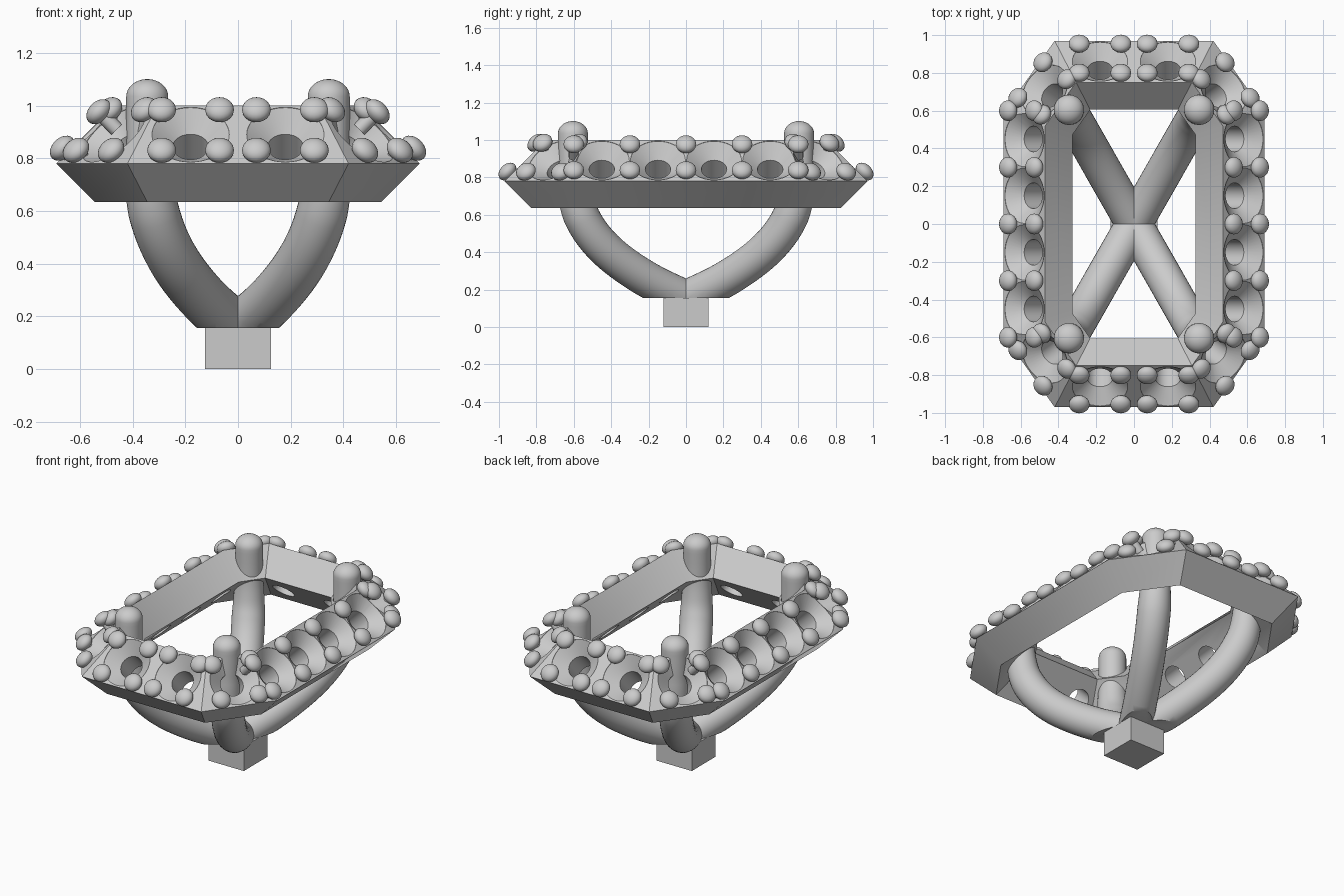
import bpy, bmesh, math
from mathutils import Vector, Matrix

if "Cube" in bpy.data.objects:
    bpy.data.objects.remove(bpy.data.objects["Cube"])

ROOT = bpy.context.scene.collection


def make(name, bm, smooth=True, col=ROOT):
    bmesh.ops.recalc_face_normals(bm, faces=bm.faces[:])
    me = bpy.data.meshes.new(name)
    bm.to_mesh(me)
    bm.free()
    ob = bpy.data.objects.new(name, me)
    col.objects.link(ob)
    if smooth:
        shade(ob)
    return ob


def shade(ob):
    bpy.ops.object.select_all(action='DESELECT')
    ob.select_set(True)
    bpy.context.view_layer.objects.active = ob
    bpy.ops.object.shade_smooth_by_angle(angle=math.radians(35))


def loft(bm, rings, closed=False):
    """Skin a list of equal-length vertex rings; cap the ends unless closed."""
    vs = [[bm.verts.new(p) for p in r] for r in rings]
    n = len(vs[0])
    for i in range(len(vs) if closed else len(vs) - 1):
        a, b = vs[i], vs[(i + 1) % len(vs)]
        for j in range(n):
            k = (j + 1) % n
            bm.faces.new((a[j], a[k], b[k], b[j]))
    if not closed:
        bm.faces.new(vs[0])
        bm.faces.new(vs[-1])


def revolve(bm, profile, mat, seg=32):
    loft(bm, [[mat @ Vector((r * math.cos(2 * math.pi * i / seg),
                             r * math.sin(2 * math.pi * i / seg), z))
               for i in range(seg)] for r, z in profile])


# base block
bm = bmesh.new()
bmesh.ops.create_cube(bm, size=1, matrix=Matrix.Translation((0, 0, .0775))
                      @ Matrix.Diagonal((.25, .24, .155, 1)))
make("base_block", bm, False)

# halo frame: tilted rectangular section swept around a long octagon
SECTION = [(0, .78), (.145, .635), (.365, .855), (.22, 1.0)]   # inset, height


def octagon(d):
    a = (.42 - .516 * d, .97 - d)
    b = (.69 - d, .59 - .319 * d)
    return [a, b, (b[0], -b[1]), (a[0], -a[1]),
            (-a[0], -a[1]), (-b[0], -b[1]), (-b[0], b[1]), (-a[0], a[1])]


bm = bmesh.new()
loft(bm, [[(*octagon(d)[i], z) for d, z in SECTION] for i in range(8)], True)
frame = make("halo_frame", bm, False)

# local frames on the sloped face: x along edge, y up the slope, z outward
seats, beads = [], []


def face_matrix(pos, out):
    o = Vector((out[0], out[1], 0)).normalized()
    up = Vector((0, 0, 1))
    z = (o + up).normalized()
    y = (up - o).normalized()
    m = Matrix((y.cross(z), y, z)).transposed().to_4x4()
    m.translation = pos
    return m


def add_beads(m, xs, half):
    for x in xs:
        for s in (-1, 1):
            beads.append(m @ Matrix.Translation((x, s * half, 0)))


for s in (-1, 1):
    for x in (-.18, .18):
        m = face_matrix((x, s * .86, .89), (0, s))
        seats.append(m)
        add_beads(m, (-.11, .11), .109)
    for y in (-.45, -.15, .15, .45):
        seats.append(face_matrix((s * .58, y, .89), (s, 0)))
    add_beads(face_matrix((s * .58, 0, .89), (s, 0)), (-.6, -.3, 0, .3, .6), .098)
    for t in (-1, 1):
        m = face_matrix((s * .4715, t * .7075, .89), (s * .815, t * .579))
        seats.append(m)
        add_beads(m, (-.115, .115), .109)

# stone seats: conical bowl plus through hole, cut from the frame
cutters = bpy.data.collections.new("seat_cutters")
ROOT.children.link(cutters)
for m in seats:
    bm = bmesh.new()
    revolve(bm, [(.147, .04), (.147, -.002), (.068, -.066), (.068, -.3)], m, 40)
    make("seat_cutter", bm, False, cutters).hide_render = True
mod = frame.modifiers.new("seats", 'BOOLEAN')
mod.operation = 'DIFFERENCE'
mod.solver = 'EXACT'
mod.operand_type = 'COLLECTION'
mod.collection = cutters
bpy.context.view_layer.objects.active = frame
bpy.ops.object.modifier_apply(modifier=mod.name)
for ob in list(cutters.objects):
    bpy.data.objects.remove(ob)
bpy.data.collections.remove(cutters)
shade(frame)

# small holding beads: flattened balls on short stems
bm = bmesh.new()
for m in beads:
    bmesh.ops.create_uvsphere(bm, u_segments=20, v_segments=12, radius=1,
                              matrix=m @ Matrix.Translation((0, 0, .025))
                              @ Matrix.Diagonal((.055, .055, .039, 1)))
    revolve(bm, [(.028, -.07), (.028, .025)], m, 12)
make("holding_beads", bm)

# four curved prongs: (distance from axis, height) path
PATH = [(-.03, .14), (0, .153), (.2, .235), (.37, .327), (.5, .42), (.6, .525),
        (.665, .64), (.69, .76), (.696, .9), (.696, 1.035)]


def spline(pts, steps=6):
    p = [Vector(q) for q in pts]
    p = [2 * p[0] - p[1]] + p + [2 * p[-1] - p[-2]]
    out = []
    for a, b, c, d in zip(p, p[1:], p[2:], p[3:]):
        for i in range(steps):
            t = i / steps
            out.append(.5 * (2 * b + (c - a) * t + (2 * a - 5 * b + 4 * c - d) * t * t
                             + (3 * b - a - 3 * c + d) * t ** 3))
    return out + [p[-2]]


line = spline(PATH)
rings = []                     # point, tangent, radius
for i, p in enumerate(line):
    tan = (line[min(i + 1, len(line) - 1)] - line[max(i - 1, 0)]).normalized()
    k = min(max((p.y - .6) / .25, 0), 1)
    rings.append((p, tan, .097 - .017 * k))
for i in range(1, 9):          # domed tip
    a = math.radians(i * 11)
    rings.append((line[-1] + Vector((0, .066 * math.sin(a))), Vector((0, 1)),
                  .08 * math.cos(a)))

for sx, nx in ((-1, "left"), (1, "right")):
    for sy, ny in ((-1, "front"), (1, "back")):
        u = Vector((sx * .345, sy * .605, 0)).normalized()
        w = Vector((-u.y, u.x, 0))
        loops = []
        for p, t, r in rings:
            c = u * p.x + Vector((0, 0, p.y))
            n = u * -t.y + Vector((0, 0, t.x))
            loops.append([c + r * (n * math.cos(j * math.pi / 16)
                                   + w * math.sin(j * math.pi / 16)) for j in range(32)])
        bm = bmesh.new()
        loft(bm, loops)
        # flat underside resting on the base
        cut = bmesh.ops.bisect_plane(bm, geom=bm.verts[:] + bm.edges[:] + bm.faces[:],
                                     plane_co=(0, 0, .155), plane_no=(0, 0, 1),
                                     clear_inner=True)
        edges = [e for e in cut['geom_cut'] if isinstance(e, bmesh.types.BMEdge)]
        bmesh.ops.holes_fill(bm, edges=edges)
        make(f"prong_{ny}_{nx}", bm)
